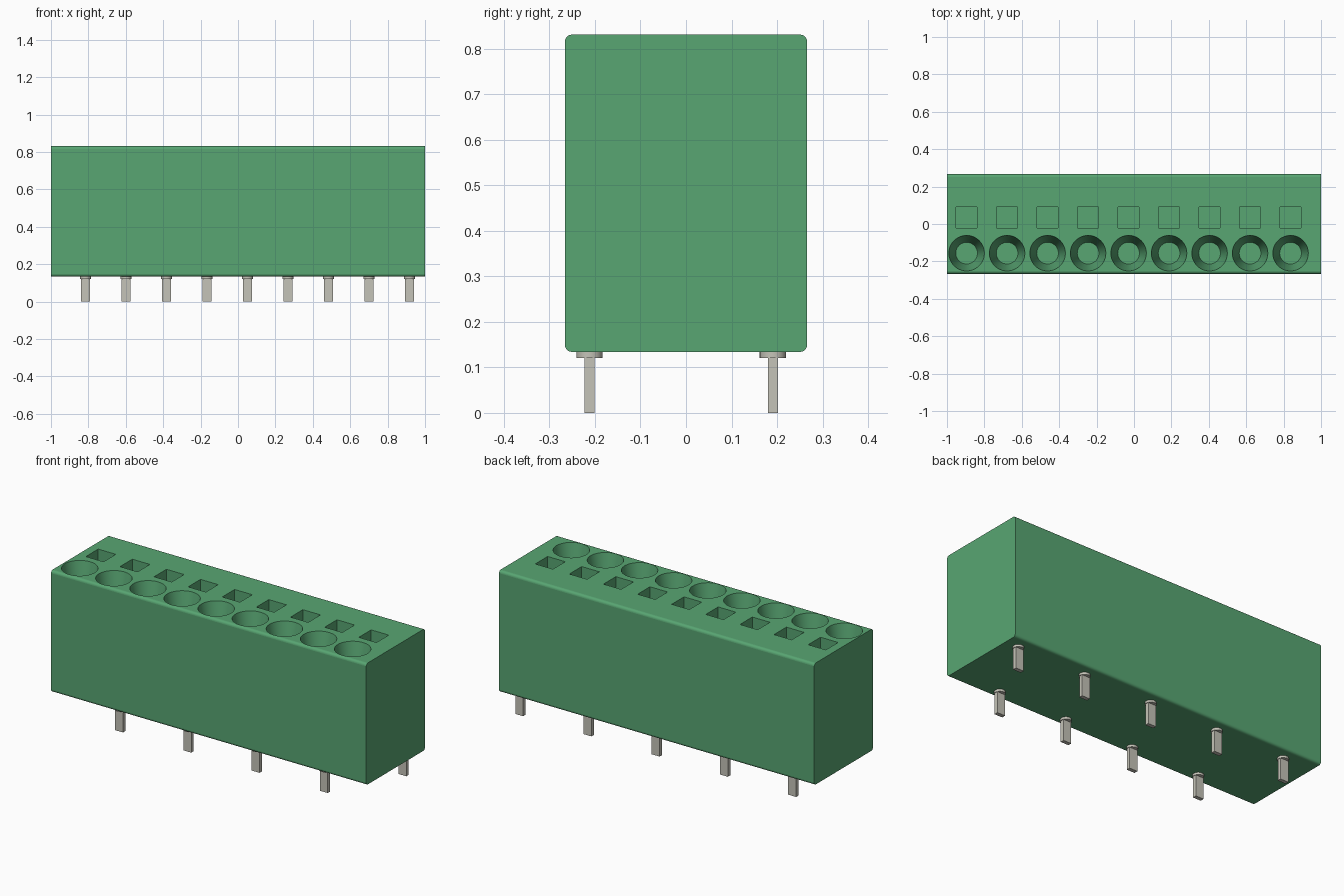
import bpy, bmesh, math
from mathutils import Matrix, Vector

cube = bpy.data.objects.get("Cube")
if cube:
    bpy.data.objects.remove(cube, do_unlink=True)

COUNT, PITCH = 9, 0.2165
HOLE_X, PIN_X = -0.895, -0.815
BOTTOM, TOP = 0.134, 0.831


def material(name, rgb, roughness):
    m = bpy.data.materials.new(name)
    m.use_nodes = True
    m.diffuse_color = (*rgb, 1)
    bsdf = m.node_tree.nodes["Principled BSDF"]
    bsdf.inputs["Base Color"].default_value = (*rgb, 1)
    bsdf.inputs["Roughness"].default_value = roughness
    return m


green = material("green plastic", (0.098, 0.38, 0.17), 0.5)
metal = material("tinned metal", (0.56, 0.55, 0.48), 0.5)


def add_object(name, bm, mat):
    bmesh.ops.recalc_face_normals(bm, faces=bm.faces)
    mesh = bpy.data.meshes.new(name)
    bm.to_mesh(mesh)
    bm.free()
    mesh.materials.append(mat)
    ob = bpy.data.objects.new(name, mesh)
    bpy.context.collection.objects.link(ob)
    return ob


def add_box(bm, lo, hi):
    lo, hi = Vector(lo), Vector(hi)
    size = Matrix.Diagonal((*(hi - lo), 1))
    return bmesh.ops.create_cube(bm, size=1, matrix=Matrix.Translation((lo + hi) / 2) @ size)


def add_cone(bm, centre, r_low, r_high, depth):
    bmesh.ops.create_cone(bm, cap_ends=True, segments=48, radius1=r_low, radius2=r_high,
                          depth=depth, matrix=Matrix.Translation(centre))


def smooth_curved_faces(mesh):
    # flat along the axes, smooth on rounded edges and funnels
    for p in mesh.polygons:
        p.use_smooth = max(abs(c) for c in p.normal) < 0.9995


# Housing block with its long edges rounded
bm = bmesh.new()
add_box(bm, (-1, -0.266, BOTTOM), (1, 0.266, TOP))
long_edges = [e for e in bm.edges if abs(e.verts[0].co.x - e.verts[1].co.x) > 1]
bmesh.ops.bevel(bm, geom=long_edges, offset=0.015, segments=5, profile=0.5, affect='EDGES')
housing = add_object("housing", bm, green)

# Cutters: round wire funnels and square release slots
bm = bmesh.new()
depth, over = 0.2, 0.02
slope = (0.095 - 0.058) / depth
for i in range(COUNT):
    x = HOLE_X + i * PITCH
    add_cone(bm, (x, -0.156, TOP + (over - depth) / 2), 0.058, 0.095 + slope * over, depth + over)
    add_box(bm, (x - 0.056, -0.021, TOP - depth), (x + 0.056, 0.091, TOP + over))
cutter = add_object("hole_cutter", bm, green)
cutter.hide_render = True

# Cut the holes, then discard the cutter
cut = housing.modifiers.new("holes", 'BOOLEAN')
cut.operation, cut.solver, cut.object = 'DIFFERENCE', 'EXACT', cutter
bpy.context.view_layer.update()
result = bpy.data.meshes.new_from_object(housing.evaluated_get(bpy.context.evaluated_depsgraph_get()))
housing.modifiers.clear()
housing.data = result
bpy.data.objects.remove(cutter, do_unlink=True)
smooth_curved_faces(housing.data)

# Solder pin: flat blade below a round collar
bm = bmesh.new()
add_box(bm, (-0.025, -0.011, 0), (0.025, 0.011, 0.125))
add_cone(bm, (0, 0, 0.129), 0.029, 0.029, 0.016)
first_pin = add_object("pin_1", bm, metal)
smooth_curved_faces(first_pin.data)

# Pins alternate between the back and front rows
for i in range(COUNT):
    pin = first_pin
    if i:
        pin = bpy.data.objects.new(f"pin_{i + 1}", first_pin.data)
        bpy.context.collection.objects.link(pin)
    pin.location = (PIN_X + i * PITCH, -0.212 if i % 2 else 0.191, 0)
